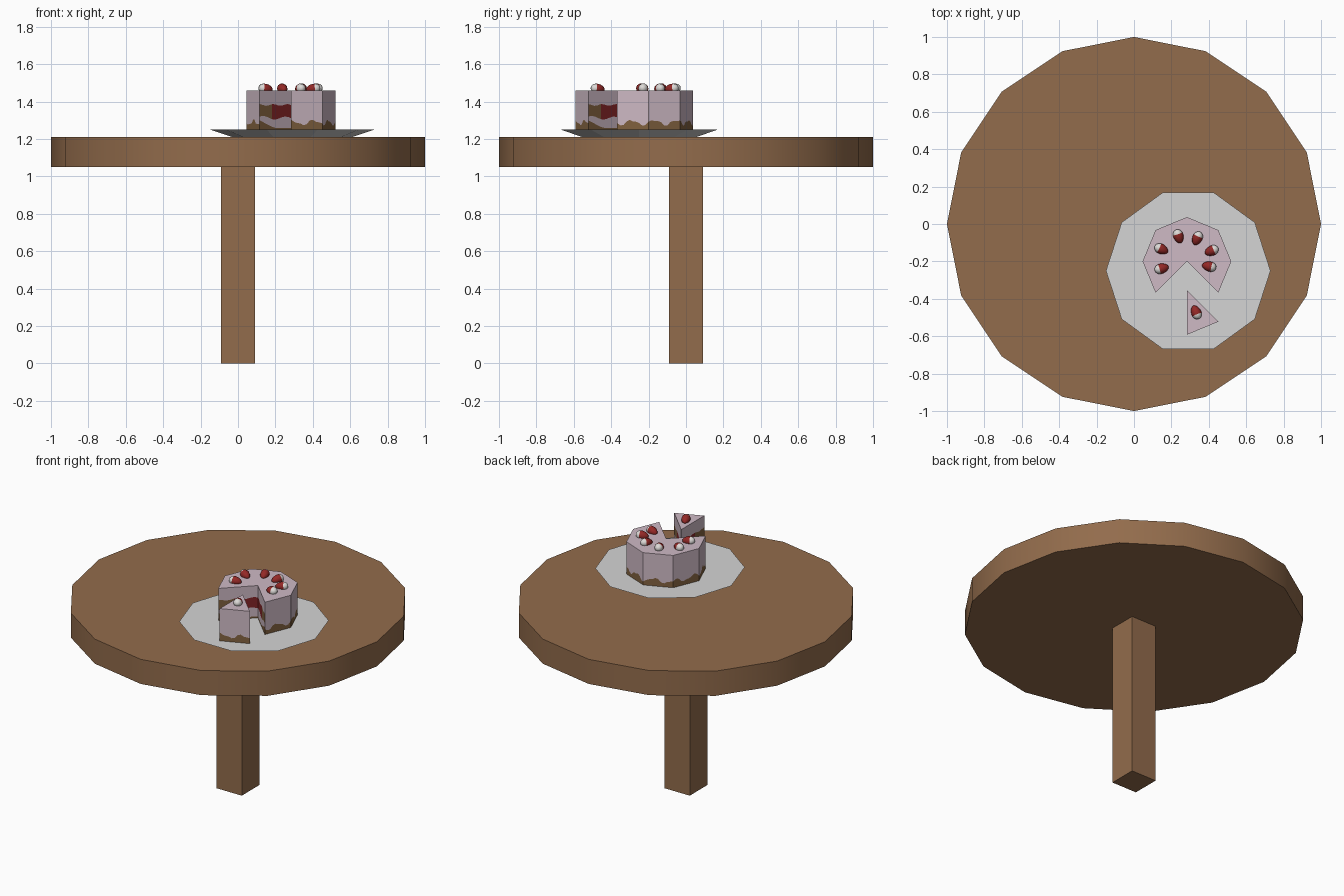
import bpy, bmesh, math
from mathutils import Vector

if "Cube" in bpy.data.objects:
    bpy.data.objects.remove(bpy.data.objects["Cube"])


def material(name, rgb):
    m = bpy.data.materials.new(name)
    m.diffuse_color = (*rgb, 1)
    m.use_nodes = True
    m.node_tree.nodes["Principled BSDF"].inputs["Base Color"].default_value = m.diffuse_color
    return m


WOOD = material("wood", (0.29, 0.15, 0.072))
PLATE = material("plate_grey", (0.66, 0.66, 0.66))
ICING = material("pink_icing", (0.62, 0.49, 0.56))
SPONGE = material("brown_sponge", (0.22, 0.12, 0.05))
JAM = material("red_jam", (0.23, 0.018, 0.02))
BERRY = material("berry_red", (0.30, 0.022, 0.02))
TIP = material("berry_white", (0.72, 0.70, 0.68))


def finish(name, mat, smooth=None):
    ob = bpy.context.object
    ob.name = name
    ob.data.materials.append(mat)
    if smooth:
        bpy.ops.object.shade_smooth_by_angle(angle=math.radians(smooth))
    return ob


# Table: round top and square post
bpy.ops.mesh.primitive_cylinder_add(vertices=16, radius=1, depth=0.16, location=(0, 0, 1.13))
finish("table_top", WOOD, 30)
bpy.ops.mesh.primitive_cube_add(size=1, location=(0, 0, 0.525))
post = finish("table_post", WOOD)
post.scale = (0.18, 0.18, 1.05)

# Plate: ten-sided, flaring upward
bpy.ops.mesh.primitive_cone_add(vertices=10, radius1=0.32, radius2=0.44, depth=0.04,
                                location=(0.29, -0.25, 1.23), rotation=(0, 0, math.pi / 2))
finish("plate", PLATE)

# Cake: octagon sectors with wavy sponge base and layered cut faces
CENTRE, R, Z0, Z1 = Vector((0.283, -0.2)), 0.237, 1.248, 1.46
COLS = 10


def rim_layers(p):
    a = math.atan2(p.y, p.x)
    wave = 1.288 + 0.013 * math.sin(a * 11) + 0.006 * math.sin(a * 23 + 1)
    return [Z0, wave, Z1]


def cut_layers(p):
    u = p.length / R
    base = Z0 + 0.012 + 0.04 * max(0, u - 0.55) / 0.45
    low = 1.312 + 0.008 * math.sin(u * 9) + 0.012 * max(0, u - 0.6)
    high = 1.382 + 0.005 * math.sin(u * 14)
    return [Z0, base, low, high, Z1]


def cake_sector(name, start, steps, offset):
    rim = [Vector((math.cos(a), math.sin(a))) * R
           for a in (math.radians(start + 45 * k) for k in range(steps + 1))]
    corners = [Vector((0, 0))] + rim
    bm = bmesh.new()
    outline = []

    def vert(p, z):
        return bm.verts.new((*(p + CENTRE + offset), z))

    for i, p in enumerate(corners):
        q = corners[(i + 1) % len(corners)]
        cut = i == 0 or i == len(corners) - 1
        layers = cut_layers if cut else rim_layers
        for k in range(COLS):
            a, b = p.lerp(q, k / COLS), p.lerp(q, (k + 1) / COLS)
            outline.append(a)
            za, zb = layers(a), layers(b)
            mats = [1, 0]
            if cut:
                inner = (a + b).length / 2 < 0.58 * R
                mats = [1, 0, 2 if inner else 1, 0]
            for j, m in enumerate(mats):
                f = bm.faces.new((vert(a, za[j]), vert(b, zb[j]),
                                  vert(b, zb[j + 1]), vert(a, za[j + 1])))
                f.material_index = m
    bm.faces.new([vert(p, Z1) for p in outline])
    base = bm.faces.new([vert(p, Z0) for p in reversed(outline)])
    base.material_index = 1
    bmesh.ops.remove_doubles(bm, verts=bm.verts, dist=0.0002)
    me = bpy.data.meshes.new(name)
    bm.to_mesh(me)
    bm.free()
    for m in (ICING, SPONGE, JAM):
        me.materials.append(m)
    bpy.context.collection.objects.link(bpy.data.objects.new(name, me))


SLICE = Vector((0, -0.155))
cake_sector("cake", -45, 6, Vector((0, 0)))
cake_sector("cake_slice", 270, 1, SLICE)


# Berries lying on top, white ends pointing outward
def berry(name, x, y, centre):
    bpy.ops.mesh.primitive_uv_sphere_add(segments=10, ring_count=8, radius=1, location=(x, y, 1.469))
    ob = finish(name, BERRY, 50)
    ob.data.materials.append(TIP)
    for v in ob.data.vertices:          # taper toward the red end
        v.co.xy *= 1 + 0.15 * v.co.z
    for f in ob.data.polygons:
        f.material_index = 1 if f.center.z > 0.5 else 0
    ob.scale = (0.027, 0.027, 0.039)
    yaw = math.atan2(y - centre.y, x - centre.x)
    ob.rotation_euler = (0, math.radians(82), yaw)


SPOTS = [(0.148, -0.238), (0.146, -0.134), (0.238, -0.066),
         (0.338, -0.077), (0.415, -0.143), (0.402, -0.227)]
for n, (x, y) in enumerate(SPOTS):
    berry(f"berry_{n + 1}", x, y, CENTRE)
berry("slice_berry", 0.332, -0.472, CENTRE + SLICE)
